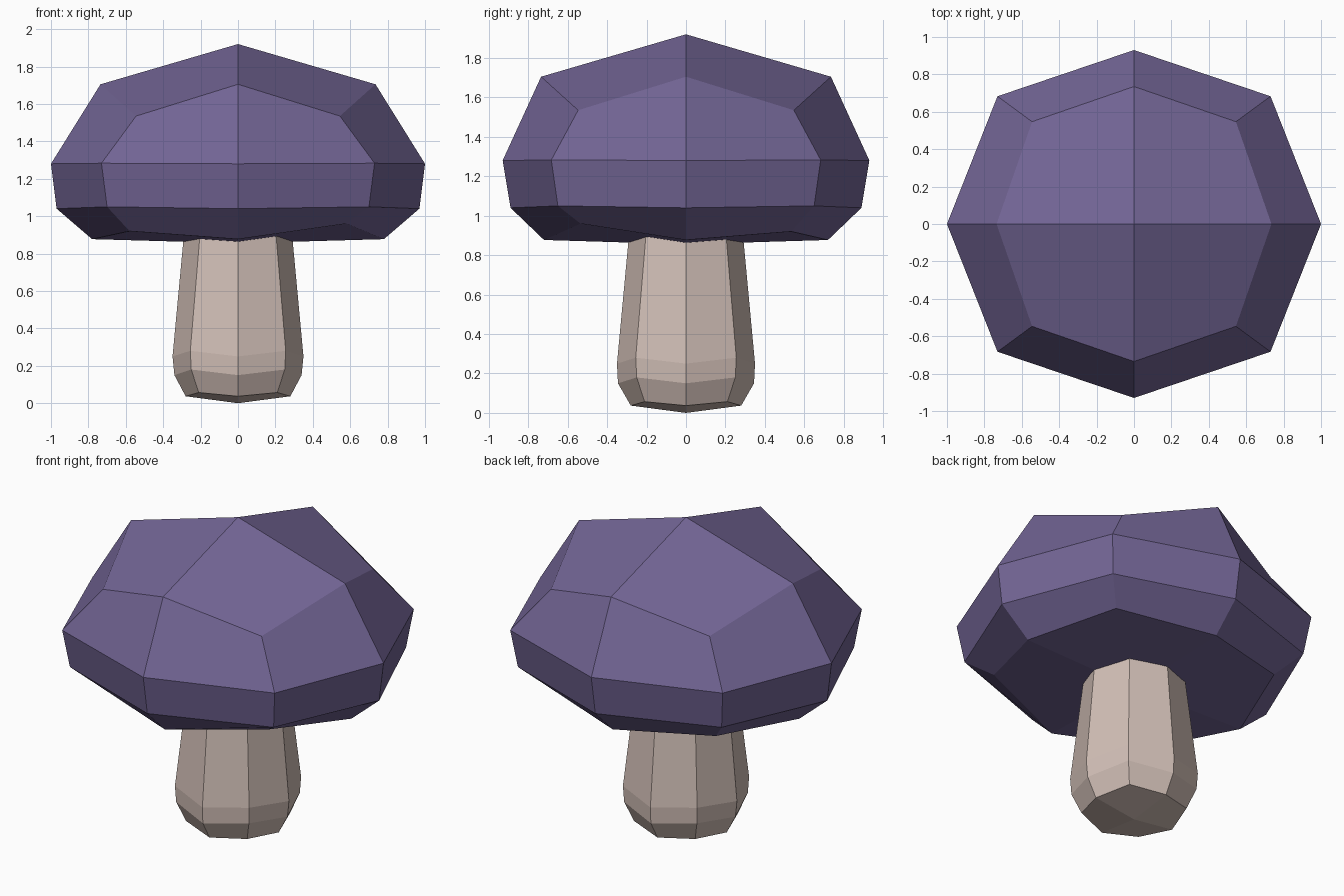
import bpy
import bmesh

if "Cube" in bpy.data.objects:
    bpy.data.objects.remove(bpy.data.objects["Cube"])


def make_material(name, color):
    mat = bpy.data.materials.new(name)
    mat.diffuse_color = (*color, 1.0)
    mat.use_nodes = True
    mat.node_tree.nodes["Principled BSDF"].inputs["Base Color"].default_value = mat.diffuse_color
    return mat


def ring_points(mx, my, mz, cx, cy, cz):
    """Eight points: middles of the sides on the axes, corners between them."""
    return [(mx, 0, mz), (cx, cy, cz), (0, my, mz), (-cx, cy, cz),
            (-mx, 0, mz), (-cx, -cy, cz), (0, -my, mz), (cx, -cy, cz)]


def ringed_solid(name, bottom_z, rings, top_z, mat):
    """Stack of eight-sided rings, closed by four quads at each end."""
    bm = bmesh.new()
    loops = [[bm.verts.new(p) for p in ring] for ring in rings]
    for low, high in zip(loops, loops[1:]):
        for i in range(8):
            j = (i + 1) % 8
            bm.faces.new((low[i], low[j], high[j], high[i]))
    for loop, z in ((loops[0], bottom_z), (loops[-1], top_z)):
        pole = bm.verts.new((0, 0, z))
        for i in range(0, 8, 2):
            bm.faces.new((pole, loop[i], loop[i + 1], loop[(i + 2) % 8]))
    bmesh.ops.recalc_face_normals(bm, faces=bm.faces)
    mesh = bpy.data.meshes.new(name)
    bm.to_mesh(mesh)
    bm.free()
    mesh.materials.append(mat)
    obj = bpy.data.objects.new(name, mesh)
    bpy.context.collection.objects.link(obj)
    return obj


# Stem: tapered upward, rounded foot, top hidden inside the cap
stem_rings = [
    ring_points(0.28, 0.28, 0.037, 0.21, 0.21, 0.057),
    ring_points(0.34, 0.345, 0.15, 0.25, 0.25, 0.18),
    ring_points(0.35, 0.35, 0.25, 0.255, 0.255, 0.28),
    ring_points(0.28, 0.28, 1.0, 0.195, 0.195, 1.0),
]
ringed_solid("stem", 0.0, stem_rings, 1.0,
             make_material("stem_beige", (0.64, 0.52, 0.47)))

# Cap: faceted dome with a shallow underside, one lower corner lifted slightly
underside = ring_points(0.78, 0.72, 0.877, 0.58, 0.535, 0.92)
underside[7] = (0.58, -0.535, 0.96)
cap_rings = [
    underside,
    ring_points(0.97, 0.89, 1.04, 0.70, 0.65, 1.05),
    ring_points(1.0, 0.93, 1.28, 0.73, 0.683, 1.283),
    ring_points(0.735, 0.735, 1.705, 0.545, 0.547, 1.535),
]
ringed_solid("cap", 0.855, cap_rings, 1.92,
             make_material("cap_purple", (0.17, 0.13, 0.30)))
